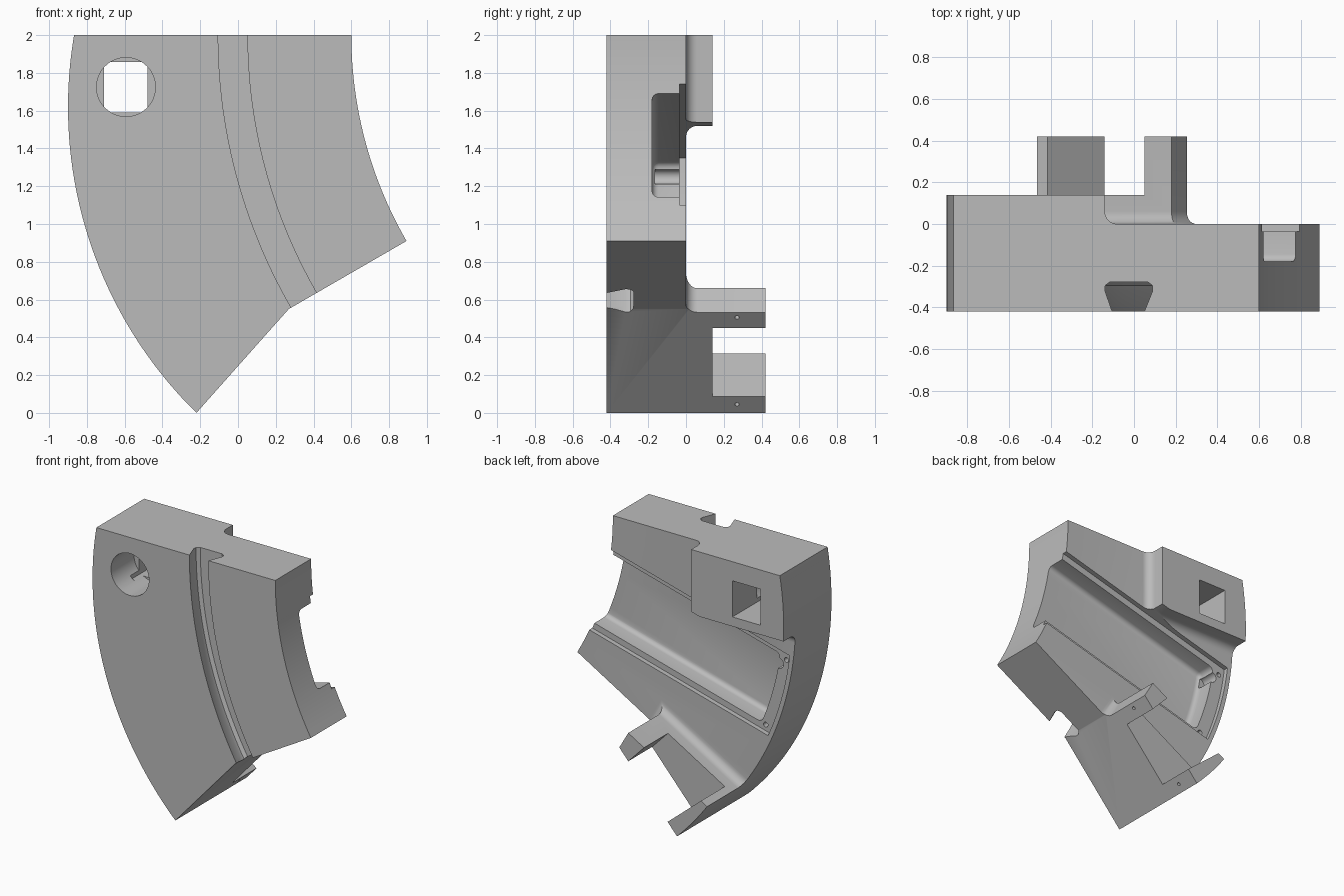
import bpy, bmesh, math
from math import sin, cos, sqrt, asin, radians, pi
from mathutils import Vector, Matrix

if "Cube" in bpy.data.objects:
    bpy.data.objects.remove(bpy.data.objects["Cube"])

C = Vector((2.78, 2.0))    # ring centre in the x-z plane
O = Vector((1.37, 1.62))   # centre of the outer arc
R_OUT, R_IN = 2.27, 2.18


def loft(name, rings):
    """Closed solid through a list of equal-length point rings."""
    bm = bmesh.new()
    vs = [[bm.verts.new(p) for p in r] for r in rings]
    n = len(rings[0])
    for a, b in zip(vs, vs[1:]):
        for i in range(n):
            j = (i + 1) % n
            bm.faces.new((a[i], a[j], b[j], b[i]))
    bm.faces.new(vs[0])
    bm.faces.new(vs[-1])
    bmesh.ops.recalc_face_normals(bm, faces=bm.faces)
    me = bpy.data.meshes.new(name)
    bm.to_mesh(me)
    bm.free()
    ob = bpy.data.objects.new(name, me)
    bpy.context.scene.collection.objects.link(ob)
    return ob


def prism(name, pts, y0, y1):
    return loft(name, [[(p[0], y, p[1]) for p in pts] for y in (y0, y1)])


def rect(x0, x1, z0, z1):
    return [(x0, z0), (x1, z0), (x1, z1), (x0, z1)]


def circle(x, z, r, n=48):
    return [(x + r * cos(2 * pi * i / n), z + r * sin(2 * pi * i / n)) for i in range(n)]


def pad(name, corner, d1, d2, top, r=0.06, size=1.2):
    """Raised corner block whose two visible walls flare into the floor y=0."""
    c, d1, d2 = Vector(corner), Vector(d1), Vector(d2)
    levels = [(r, -0.1)]
    for i in range(9):
        t = i / 8 * pi / 2
        levels.append((r * (1 - sin(t)), r * (1 - cos(t))))
    levels.append((0, top))
    rings = []
    for o, y in levels:
        k = c + (d1 + d2) * o
        quad = [k, k - d1 * size, k - d1 * size - d2 * size, k - d2 * size]
        rings.append([(p.x, y, p.y) for p in quad])
    return loft(name, rings)


def cut(ob, cutter):
    cutter.hide_render = True
    m = ob.modifiers.new("cut", 'BOOLEAN')
    m.operation, m.solver, m.object = 'DIFFERENCE', 'EXACT', cutter
    bpy.context.view_layer.objects.active = ob
    bpy.ops.object.modifier_apply(modifier=m.name)
    bpy.data.objects.remove(cutter)


def channel(name, v0, v1, r_end, y0):
    """Slot along the 15 degree radius, its far end following the outer arc."""
    a = radians(15)
    d, n = Vector((-cos(a), -sin(a))), Vector((-sin(a), cos(a)))
    pts = [C + d * 2.05 + n * v1, C + d * 2.05 + n * v0]
    for i in range(17):
        p = C + n * (v0 + (v1 - v0) * i / 16)
        w = p - O
        b = w.dot(d)
        pts.append(p + d * (-b + sqrt(b * b - w.length_squared + r_end ** 2)))
    return prism(name, pts, y0, 0.3)


# segment body: inner arc, radial end, slanted foot, outer arc
outline = []
for i in range(25):
    a = radians(30 * i / 24)
    outline.append((C.x - R_IN * cos(a), C.y - R_IN * sin(a)))
outline.append((0.269, 0.55))
b0, b1 = asin(-1.62 / R_OUT), asin(0.38 / R_OUT)
for i in range(41):
    b = b0 + (b1 - b0) * i / 40
    outline.append((O.x - R_OUT * cos(b), O.y + R_OUT * sin(b)))
body = prism("ring_segment", outline, -0.42, 0.42)

# clear the back down to y=0, leaving the top block and the foot block
waste = prism("back_waste", rect(-1.6, 1.6, -0.6, 2.6), 0, 0.7)
cut(waste, pad("top_block", (-0.14, 1.52), (1, 0), (0, -1), 0.14))
s, c = sin(radians(30)), cos(radians(30))
cut(waste, pad("foot_block", (0.18, 0.66), (c, s), (-s, c), 0.9))
cut(body, waste)

# gap between the two back legs
cut(body, prism("leg_gap", [(-0.5, 0.385), (-0.03, -0.007), (0.35, 0.273), (-0.046, 0.685)], 0.14, 0.8))

# dovetail groove swept around the front
prof = [(-0.096, -0.45), (-0.105, -0.42), (-0.14, -0.32), (-0.138, -0.295), (-0.115, -0.278),
        (0.065, -0.278), (0.088, -0.295), (0.09, -0.32), (0.05, -0.42), (0.04, -0.45)]
rings = []
for i in range(31):
    a = radians(-3 + 36 * i / 30)
    rings.append([(C.x - (C.x - x) * cos(a), y, C.y - (C.x - x) * sin(a)) for x, y in prof])
cut(body, loft("dovetail_groove", rings))

# stepped radial channel in the back
cut(body, channel("channel_shelf", -0.354, 0.31, 2.237, -0.035))
deep = channel("channel_floor", -0.31, 0.26, 2.14, -0.18)
bev = deep.modifiers.new("round", 'BEVEL')
bev.width, bev.segments, bev.limit_method, bev.angle_limit = 0.035, 4, 'ANGLE', radians(50)
cut(body, deep)

# bolt hole: round from the front, square from the back
cut(body, prism("bolt_bore", circle(-0.593, 1.725, 0.156), -0.6, -0.15))
cut(body, prism("bolt_square", rect(-0.709, -0.479, 1.59, 1.858), -0.25, 0.4))

# pin holes on the shelf, with the scoop in the channel end wall
for x, z in ((-0.80, 1.29), (-0.63, 0.765)):
    cut(body, prism("pin_hole", circle(x, z, 0.018, 16), -0.09, 0.1))
cut(body, prism("end_scoop", circle(-0.735, 1.25, 0.04, 20), -0.165, 0.1))

# small holes in the slanted leg ends
for x, z in ((-0.18, 0.045), (0.229, 0.505)):
    hole = prism("leg_hole", circle(0, 0, 0.012, 12), -0.04, 0.04)
    axis = Vector((0.55, 0, -0.489)).normalized()
    turn = Vector((0, 1, 0)).rotation_difference(axis).to_matrix().to_4x4()
    hole.data.transform(Matrix.Translation((x, 0.27, z)) @ turn)
    cut(body, hole)

# material and shading
mat = bpy.data.materials.new("plain grey")
mat.diffuse_color = (0.5, 0.5, 0.5, 1)
mat.use_nodes = True
mat.node_tree.nodes["Principled BSDF"].inputs["Base Color"].default_value = mat.diffuse_color
body.data.materials.clear()
body.data.materials.append(mat)
for p in body.data.polygons:
    p.material_index = 0
bpy.ops.object.select_all(action='DESELECT')
body.select_set(True)
bpy.context.view_layer.objects.active = body
bpy.ops.object.shade_smooth_by_angle(angle=radians(25))
